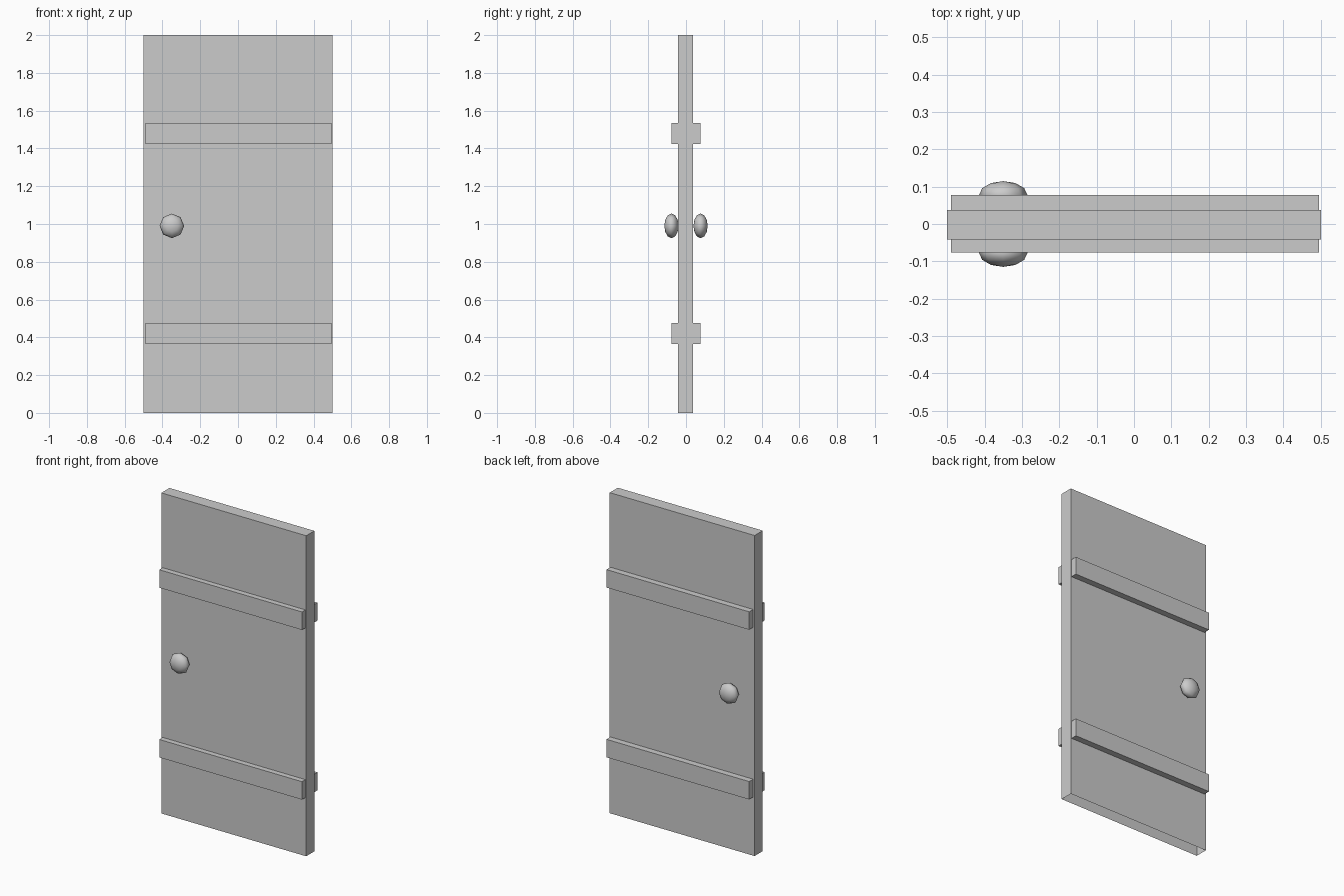
import bpy
import bmesh
from math import radians
from mathutils import Matrix

default = bpy.data.objects.get("Cube")
if default:
    bpy.data.objects.remove(default, do_unlink=True)

# One plain grey for everything
grey = bpy.data.materials.new("plain grey")
grey.use_nodes = True
COLOUR = (0.6, 0.6, 0.6, 1)
grey.diffuse_color = COLOUR
grey.node_tree.nodes["Principled BSDF"].inputs["Base Color"].default_value = COLOUR


def finish(bm, name):
    """Turn a bmesh into a named grey object."""
    mesh = bpy.data.meshes.new(name)
    bm.to_mesh(mesh)
    bm.free()
    mesh.materials.append(grey)
    obj = bpy.data.objects.new(name, mesh)
    bpy.context.collection.objects.link(obj)
    return obj


def box(name, x, y, z, open_bottom=False):
    """Box from (min, max) pairs on each axis."""
    bm = bmesh.new()
    bmesh.ops.create_cube(bm, size=1)
    for v in bm.verts:
        v.co = [lo + (c + 0.5) * (hi - lo) for c, (lo, hi) in zip(v.co, (x, y, z))]
    if open_bottom:
        bm.normal_update()
        down = [f for f in bm.faces if f.normal.z < -0.9]
        bmesh.ops.delete(bm, geom=down, context="FACES_ONLY")
    return finish(bm, name)


def knob(name, y):
    """Flattened faceted ball with its axis through the door."""
    bm = bmesh.new()
    bmesh.ops.create_uvsphere(bm, u_segments=8, v_segments=6, radius=0.065)
    bmesh.ops.transform(
        bm, verts=bm.verts,
        matrix=Matrix.Translation((-0.35, y, 0.99))
        @ Matrix.Diagonal((1, 0.58, 1, 1))
        @ Matrix.Rotation(radians(90), 4, "X"))
    for f in bm.faces:
        f.smooth = True
    return finish(bm, name)


# Door slab, open underneath
box("door_slab", (-0.5, 0.5), (-0.042, 0.038), (0, 2), open_bottom=True)

# Cross battens and knobs on both faces
for side, near, far, knob_y in (("front", -0.042, -0.076, -0.077),
                                ("back", 0.038, 0.077, 0.077)):
    for level, bottom in (("lower", 0.365), ("upper", 1.424)):
        box(f"{side}_{level}_batten", (-0.49, 0.495),
            (min(near, far), max(near, far)), (bottom, bottom + 0.112))
    knob(f"{side}_knob", knob_y)
